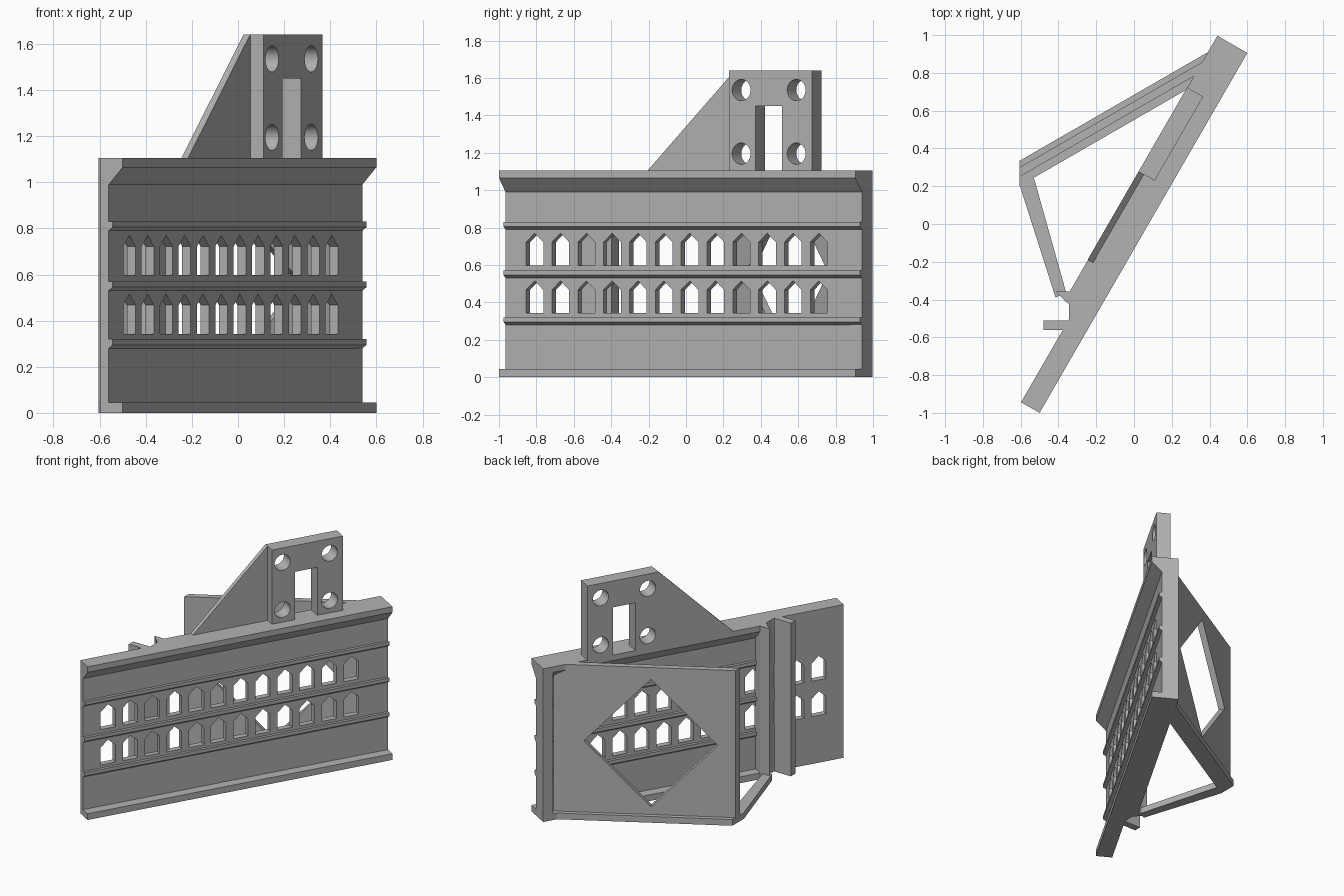
import bpy, bmesh, math
from mathutils import Matrix, Vector

cube = bpy.data.objects.get("Cube")
if cube:
    bpy.data.objects.remove(cube, do_unlink=True)

grey = bpy.data.materials.new("plain_grey")
grey.use_nodes = True
GREY = (0.45, 0.45, 0.45, 1)
grey.diffuse_color = GREY
grey.node_tree.nodes["Principled BSDF"].inputs["Base Color"].default_value = GREY

# Frames: x runs along the part, y is depth, z is up
WALL = Matrix.Translation((-0.5, -1, 0)) @ Matrix.Rotation(math.radians(60), 4, 'Z')
PANEL = Matrix.Translation((-0.115, 0.56, 0)) @ Matrix.Rotation(math.radians(30), 4, 'Z')
WORLD = Matrix.Identity(4)
TOP, LENGTH = 1.105, 2.2


def prisms(name, outlines, axis, lo, hi, frame=WORLD):
    """Extrude flat outlines along an axis; all go into one object."""
    def place(p, t):
        a, b = p
        return frame @ Vector({'x': (t, a, b), 'y': (a, t, b), 'z': (a, b, t)}[axis])
    bm = bmesh.new()
    for pts in outlines:
        near = [bm.verts.new(place(p, lo)) for p in pts]
        far = [bm.verts.new(place(p, hi)) for p in pts]
        bm.faces.new(near)
        bm.faces.new(far[::-1])
        for i in range(len(pts)):
            j = (i + 1) % len(pts)
            bm.faces.new((near[j], near[i], far[i], far[j]))
    bmesh.ops.recalc_face_normals(bm, faces=bm.faces)
    mesh = bpy.data.meshes.new(name)
    bm.to_mesh(mesh)
    bm.free()
    mesh.materials.append(grey)
    ob = bpy.data.objects.new(name, mesh)
    bpy.context.collection.objects.link(ob)
    return ob


def cut(target, cutter):
    cutter.hide_render = True
    mod = target.modifiers.new("cut", 'BOOLEAN')
    mod.operation, mod.solver, mod.object = 'DIFFERENCE', 'EXACT', cutter
    bpy.context.view_layer.objects.active = target
    bpy.ops.object.modifier_apply(modifier=mod.name)
    bpy.data.objects.remove(cutter, do_unlink=True)


def box(a, b, c, d):
    return [(a, c), (b, c), (b, d), (a, d)]


# Wall profile from the base up: base strip, string courses, cornice
front = [(0, 0), (0, 0.045), (0.07, 0.045)]
for z in (0.28, 0.53, 0.79):
    front += [(0.07, z), (0.05, z + 0.015), (0.05, z + 0.04), (0.07, z + 0.04)]
front += [(0.07, 0.99), (0, 1.065), (0, TOP)]
back = [(0.183 - y, z) for y, z in reversed(front)]

# Pointed windows in two rows
windows = []
for row in (0.342, 0.597):
    for i in range(12):
        u = 0.18 + 0.1595 * i
        windows.append([(u - 0.053, row), (u + 0.053, row), (u + 0.053, row + 0.125),
                        (u, row + 0.173), (u - 0.053, row + 0.125)])

# The short end of the wall has a flat back, the long part is moulded on both sides
short_wall = prisms("wall_flat_back", [front + [(0.113, TOP), (0.113, 0)]], 'x', 0, 0.58, WALL)
long_wall = prisms("wall_moulded", [front + back], 'x', 0.58, LENGTH, WALL)
for wall in (short_wall, long_wall):
    cut(wall, prisms("window_cutter", windows, 'y', -0.1, 0.3, WALL))
prisms("wall_end_post", [box(2.13, LENGTH, 0.069, 0.183)], 'z', 0, TOP, WALL)

# Mounting plate with doorway and four round holes, and its sloping fin
plate = prisms("mounting_plate", [box(1.37, 1.883, 1.1, 1.64)], 'y', 0.087, 0.185, WALL)
holes = [box(1.535, 1.697, 1.05, 1.45)]
for u in (1.446, 1.786):
    for z in (1.195, 1.535):
        holes.append([(u + 0.057 * math.cos(k * math.tau / 32),
                       z + 0.057 * math.sin(k * math.tau / 32)) for k in range(32)])
# keep the doorway open down to the wall top only
cut(plate, prisms("plate_cutter", holes, 'y', 0, 0.3, WALL))
prisms("plate_fin", [[(0.83, TOP), (1.38, TOP), (1.38, 1.64), (1.368, 1.64)]],
       'y', 0.152, 0.185, WALL)

# Rear column with a hooked section
prisms("rear_column", [[(-0.37, -0.56), (-0.48, -0.56), (-0.48, -0.51), (-0.345, -0.51),
                        (-0.345, -0.425), (-0.415, -0.357), (-0.34, -0.357),
                        (-0.268, -0.398)]], 'z', 0, TOP)

# Angled rear panel with a diamond opening, on a wider foot
panel = prisms("rear_panel", [[(-0.605, 0.30), (0.43, 0.897), (0.45, 0.859), (-0.605, 0.25)]],
               'z', 0, TOP)
diamond = [(-0.44, 0.56), (0, 0.1), (0.44, 0.56), (0, 1.02)]
cut(panel, prisms("diamond_cutter", [diamond], 'y', -0.15, 0.15, PANEL))
prisms("rear_panel_foot", [[(-0.605, 0.335), (0.43, 0.932), (0.45, 0.81), (-0.605, 0.202)]],
       'z', 0, 0.045)

# Low strut closing the triangle
prisms("floor_strut", [[(-0.605, 0.205), (-0.53, 0.245), (-0.36, -0.36), (-0.415, -0.39)]],
       'z', 0, 0.045)

# Round holes are smooth, all other edges stay sharp
bpy.ops.object.select_all(action='DESELECT')
plate.select_set(True)
bpy.context.view_layer.objects.active = plate
bpy.ops.object.shade_smooth_by_angle(angle=math.radians(30))
